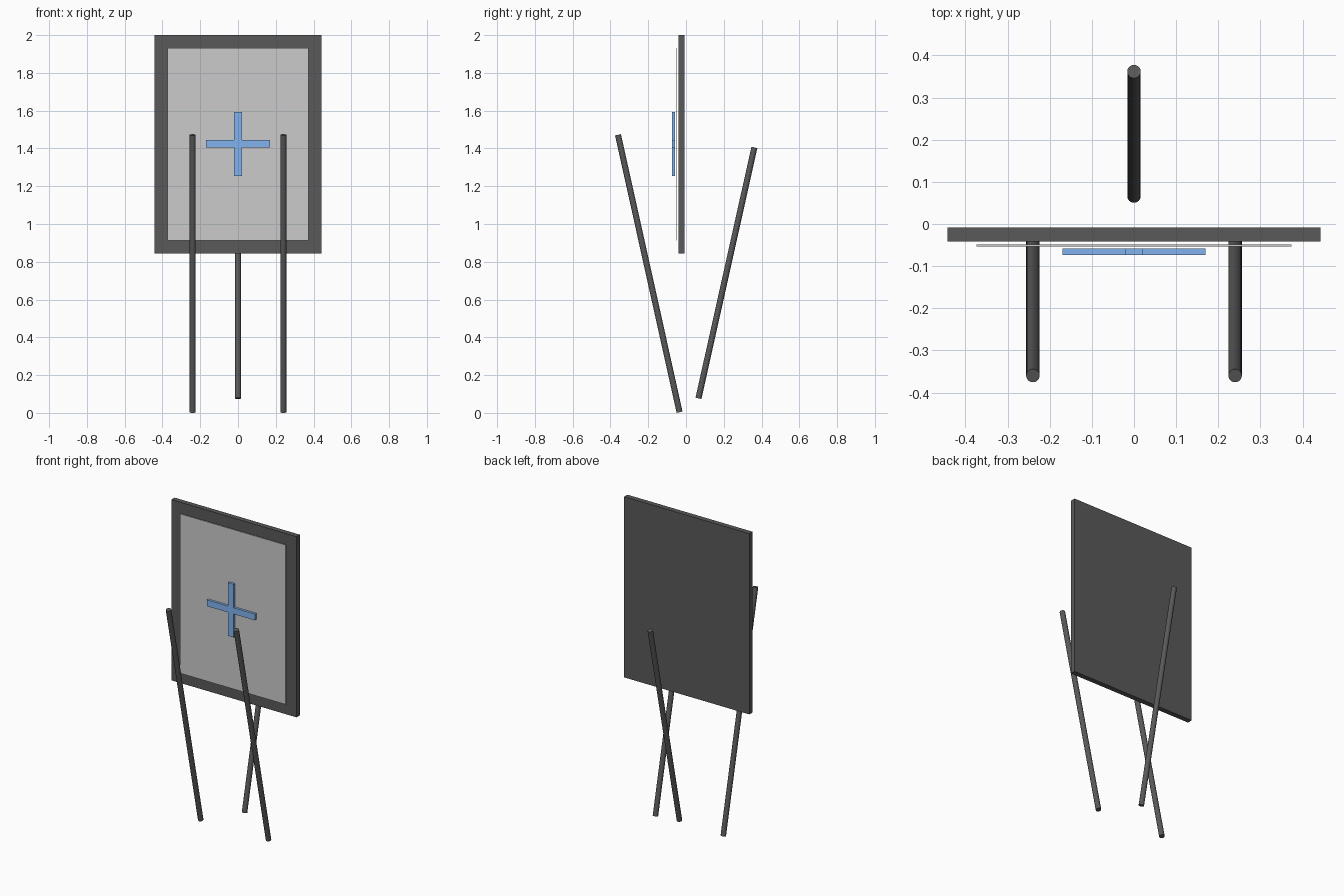
import bpy, bmesh
from mathutils import Vector

if "Cube" in bpy.data.objects:
    bpy.data.objects.remove(bpy.data.objects["Cube"])


def material(name, rgb):
    m = bpy.data.materials.new(name)
    m.diffuse_color = (*rgb, 1)
    m.use_nodes = True
    m.node_tree.nodes["Principled BSDF"].inputs["Base Color"].default_value = m.diffuse_color
    return m


DARK = material("dark_grey", (0.1, 0.1, 0.1))
BLUE = material("blue", (0.22, 0.45, 0.85))


def plate(name, outline, y_front, y_back, mat=None):
    """Extrude an (x, z) outline from y_front to y_back."""
    bm = bmesh.new()
    face = bm.faces.new([bm.verts.new((x, y_front, z)) for x, z in outline])
    ext = bmesh.ops.extrude_face_region(bm, geom=[face], use_keep_orig=True)
    verts = [g for g in ext["geom"] if isinstance(g, bmesh.types.BMVert)]
    bmesh.ops.translate(bm, verts=verts, vec=(0, y_back - y_front, 0))
    bmesh.ops.recalc_face_normals(bm, faces=bm.faces)
    me = bpy.data.meshes.new(name)
    bm.to_mesh(me)
    bm.free()
    ob = bpy.data.objects.new(name, me)
    bpy.context.collection.objects.link(ob)
    if mat:
        me.materials.append(mat)
    return ob


def rectangle(half_width, z0, z1):
    return [(-half_width, z0), (half_width, z0), (half_width, z1), (-half_width, z1)]


def leg(name, bottom, top, radius=0.016):
    """Round rod between two points."""
    a, b = Vector(bottom), Vector(top)
    bpy.ops.mesh.primitive_cylinder_add(vertices=24, radius=radius,
                                        depth=(b - a).length, location=(a + b) / 2)
    ob = bpy.context.object
    ob.name = name
    ob.rotation_euler = (b - a).to_track_quat('Z', 'Y').to_euler()
    ob.data.materials.append(DARK)
    bpy.ops.object.shade_smooth_by_angle()


# Backing board and the thin sheet in front of it
plate("board", rectangle(0.443, 0.844, 2.0), -0.041, -0.008, DARK)
plate("sheet", rectangle(0.374, 0.913, 1.933), -0.054, -0.049)

# Raised plus sign
s, l, cz = 0.02, 0.17, 1.424
arm = [(s, s), (s, l), (-s, l)]
plus = []
for _ in range(4):
    plus += arm
    arm = [(-z, x) for x, z in arm]
plate("plus_sign", [(x, z + cz) for x, z in plus], -0.073, -0.058, BLUE)

# Two front legs and one back leg
for side, x in (("left", -0.24), ("right", 0.24)):
    leg("front_leg_" + side, (x, -0.034, 0.0035), (x, -0.36, 1.472))
leg("back_leg", (0, 0.066, 0.077), (0, 0.362, 1.405))
